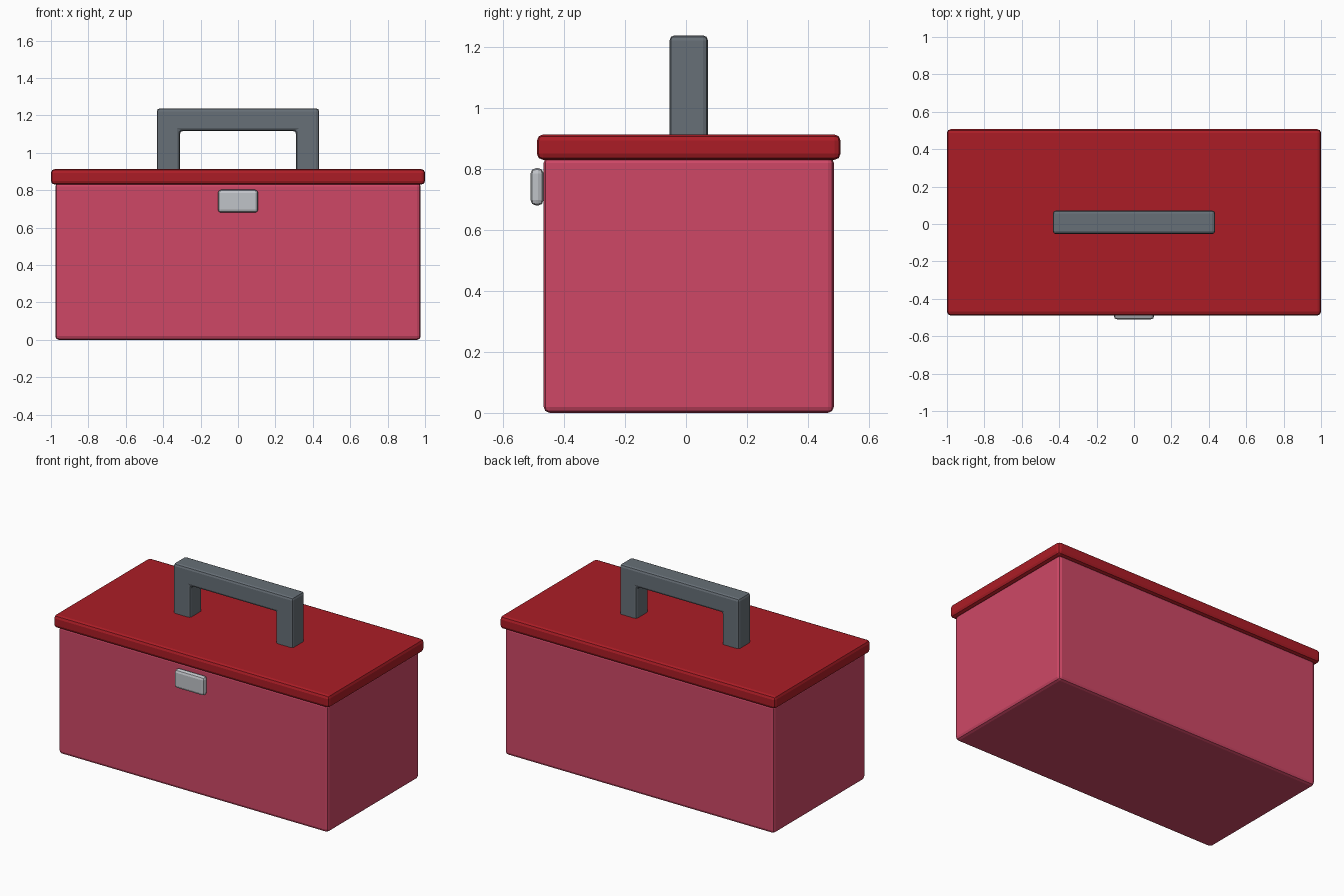
import bpy
import bmesh

if "Cube" in bpy.data.objects:
    bpy.data.objects.remove(bpy.data.objects["Cube"])


def material(name, color):
    mat = bpy.data.materials.new(name)
    mat.diffuse_color = (*color, 1)
    mat.use_nodes = True
    mat.node_tree.nodes["Principled BSDF"].inputs["Base Color"].default_value = mat.diffuse_color
    return mat


def prism(name, profile, y0, y1, mat, bevel):
    """Extrude an x-z outline from y0 to y1 and round its edges."""
    bm = bmesh.new()
    face = bm.faces.new([bm.verts.new((x, y0, z)) for x, z in profile])
    ext = bmesh.ops.extrude_face_region(bm, geom=[face])["geom"]
    verts = [v for v in ext if isinstance(v, bmesh.types.BMVert)]
    bmesh.ops.translate(bm, verts=verts, vec=(0, y1 - y0, 0))
    bmesh.ops.recalc_face_normals(bm, faces=bm.faces[:])
    mesh = bpy.data.meshes.new(name)
    bm.to_mesh(mesh)
    bm.free()
    mesh.materials.append(mat)
    obj = bpy.data.objects.new(name, mesh)
    bpy.context.collection.objects.link(obj)
    mod = obj.modifiers.new("Rounded edges", "BEVEL")
    mod.width = bevel
    mod.segments = 2
    return obj


def box(name, half_x, y0, y1, z0, z1, mat, bevel):
    outline = [(-half_x, z0), (half_x, z0), (half_x, z1), (-half_x, z1)]
    return prism(name, outline, y0, y1, mat, bevel)


pink = material("pink paint", (0.62, 0.064, 0.133))
red = material("red paint", (0.41, 0.012, 0.019))
dark = material("dark grey grip", (0.135, 0.16, 0.184))
metal = material("light metal", (0.53, 0.55, 0.58))

# Box body and overhanging lid
box("body", 0.977, -0.467, 0.485, 0.0, 0.84, pink, 0.02)
box("lid", 1.0, -0.489, 0.507, 0.83, 0.913, red, 0.02)

# Front latch
box("latch", 0.108, -0.51, -0.467, 0.68, 0.803, metal, 0.018)

# Carrying handle: an inverted U with its feet sunk into the lid
right = [(0.31, 1.117), (0.31, 0.88), (0.434, 0.88), (0.434, 1.238)]
left = [(-x, z) for x, z in reversed(right)]
prism("handle", right + left, -0.054, 0.072, dark, 0.016)
